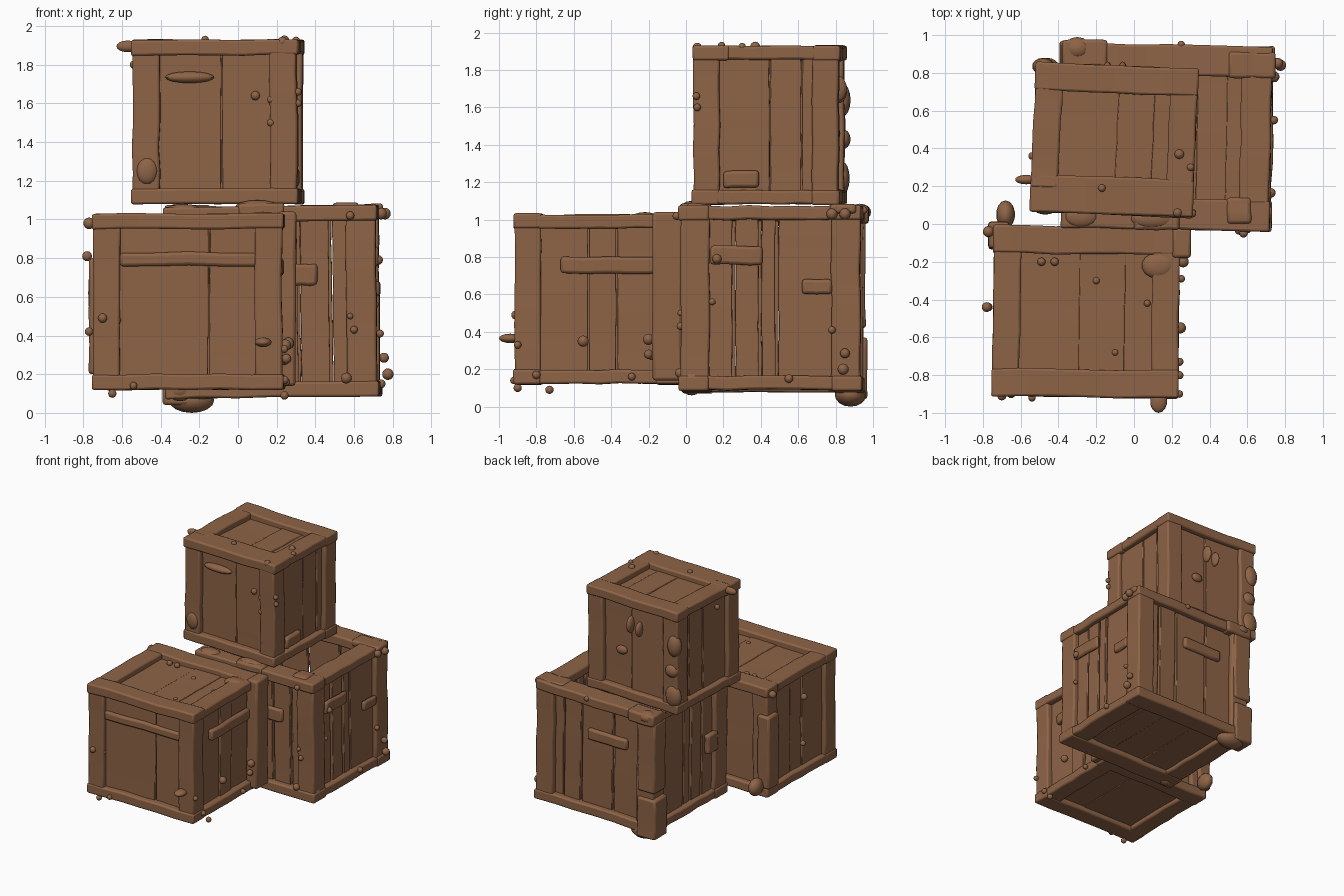
import bpy, bmesh, math, random
from mathutils import Matrix, Vector, Euler

random.seed(7)
wood = bpy.data.materials.new("brown_wood")
wood.diffuse_color = (0.27, 0.127, 0.062, 1)


def finish(name, bm, bevel=0.0):
    me = bpy.data.meshes.new(name)
    bm.normal_update()
    bm.to_mesh(me)
    bm.free()
    me.materials.append(wood)
    ob = bpy.data.objects.new(name, me)
    bpy.context.collection.objects.link(ob)
    if bevel:
        m = ob.modifiers.new("worn_edges", 'BEVEL')
        m.width = bevel
        m.segments = 2
        m.limit_method = 'ANGLE'
        m.angle_limit = math.radians(50)
    bpy.context.view_layer.objects.active = ob
    ob.select_set(True)
    bpy.ops.object.shade_smooth_by_angle(angle=math.radians(50))
    ob.select_set(False)
    return ob


# One hand-cut board: rings along its longest axis, each slightly shifted
def board(name, lo, hi, mat=Matrix(), wob=0.004, bevel=0.012, segs=6):
    lo, hi = Vector(lo), Vector(hi)
    size, mid = hi - lo, (lo + hi) / 2
    a = max(range(3), key=lambda i: size[i])
    b, c = [i for i in range(3) if i != a]
    bm = bmesh.new()
    rings = []
    for s in range(segs + 1):
        t = s / segs
        ob_, oc = random.uniform(-wob, wob), random.uniform(-wob, wob)
        k = 1 + random.uniform(-1, 1) * wob * 4
        ring = []
        for sb, sc in ((-1, -1), (1, -1), (1, 1), (-1, 1)):
            p = Vector((0, 0, 0))
            p[a] = lo[a] + size[a] * t
            p[b] = mid[b] + sb * size[b] / 2 * k + ob_
            p[c] = mid[c] + sc * size[c] / 2 * k + oc
            ring.append(bm.verts.new(mat @ p))
        rings.append(ring)
    for r, q in zip(rings, rings[1:]):
        for i in range(4):
            j = (i + 1) % 4
            bm.faces.new((r[i], r[j], q[j], q[i]))
    bm.faces.new(rings[0][::-1])
    bm.faces.new(rings[-1])
    bmesh.ops.recalc_face_normals(bm, faces=bm.faces)
    return finish(name, bm, bevel)


# Group of rounded knots and splinters: x, y, z, then one or three radii
def knots(name, items):
    bm = bmesh.new()
    for it in items:
        r = it[3:] if len(it) == 6 else (it[3],) * 3
        m = Matrix.Translation(it[:3]) @ Matrix.Diagonal((*r, 1))
        bmesh.ops.create_uvsphere(bm, u_segments=14, v_segments=8, radius=1, matrix=m)
    finish(name, bm)


# Framed crate: corner posts, rails, side planks, floor and lid
def crate(name, pos, rot, W, D, H, splits, gap=0.006, lid=(), post=0.14, rail=0.08, front_rail=0.0):
    M = Matrix.Translation(pos) @ Euler(rot).to_matrix().to_4x4()
    x, y, o = W / 2, D / 2, 0.008
    for sx in (-1, 1):
        for sy in (-1, 1):
            xs, ys = sorted((sx * x, sx * (x - post))), sorted((sy * y, sy * (y - post)))
            board(f"{name}_post", (xs[0], ys[0], 0.03), (xs[1], ys[1], H - 0.03), M)
    for z0 in (0, H - rail):
        for s in (-1, 1):
            wide = post + (front_rail if s < 0 and z0 else 0)
            ys = sorted((s * (y + o), s * (y - wide)))
            board(f"{name}_long_rail", (-x - o, ys[0], z0), (x + o, ys[1], z0 + rail), M)
            xs = sorted((s * (x + o * 0.6), s * (x - post)))
            board(f"{name}_short_rail", (xs[0], -y + post - 0.02, z0 + 0.003),
                  (xs[1], y - post + 0.02, z0 + rail - 0.003), M)

    def strips(half, cuts):
        e = [-half + post - 0.02] + list(cuts) + [half - post + 0.02]
        return [(p + gap / 2, q - gap / 2) for p, q in zip(e, e[1:])]

    for s in (-1, 1):
        for p, q in strips(x, splits[0]):
            d = 0.053 + random.uniform(-0.006, 0.006)
            board(f"{name}_plank", (p, s * (y - d) - 0.015, 0.05), (q, s * (y - d) + 0.015, H - 0.05), M, 0.002, 0.004)
        for p, q in strips(y, splits[1]):
            d = 0.053 + random.uniform(-0.006, 0.006)
            board(f"{name}_plank", (s * (x - d) - 0.015, p, 0.05), (s * (x - d) + 0.015, q, H - 0.05), M, 0.002, 0.004)
    # overlapping floor and lid boards
    layers = [(0.035, splits[0])] + ([(H - 0.078, lid)] if lid else [])
    for z, cuts in layers:
        e = [-x + 0.08] + list(cuts) + [x - 0.08]
        for i, (p, q) in enumerate(zip(e, e[1:])):
            dz = 0.006 * (i % 2)
            board(f"{name}_flat_plank", (p - 0.006, -y + 0.08, z + dz), (q + 0.006, y - 0.08, z + 0.03 + dz), M, 0.002, 0.004)


crate("front_crate", (-0.255, -0.465, 0.12), (0, 0, -0.012), 0.975, 0.89, 0.91,
      ((0.11,), (-0.05, 0.1)), lid=(-0.03, 0.2))
crate("open_crate", (0.185, 0.46, 0.08), (0, -0.012, -0.018), 1.09, 0.96, 0.99,
      ((-0.15, 0.145, 0.31), (-0.195, -0.055, 0.035)), gap=0.018, post=0.155)
crate("top_crate", (-0.105, 0.445, 1.08), (0, 0, -0.043), 0.85, 0.775, 0.85,
      ((0.035,), (0.02, 0.19)), lid=(0.02, 0.2), front_rail=0.05)

# Battens and patch boards nailed over the planks
for n, lo, hi in (
    ("front_batten", (-0.61, -0.895, 0.76), (0.1, -0.85, 0.83)),
    ("side_batten", (0.19, -0.67, 0.71), (0.235, -0.16, 0.80)),
    ("rear_corner_post", (0.2, -0.18, 0.14), (0.30, -0.02, 1.04)),
    ("lumpy_left_post", (-0.77, -0.13, 0.2), (-0.66, 0.01, 0.8)),
    ("open_front_batten", (0.26, -0.01, 0.66), (0.41, 0.03, 0.77)),
    ("open_side_batten", (0.69, 0.13, 0.76), (0.725, 0.41, 0.86)),
    ("open_side_patch", (0.70, 0.62, 0.60), (0.735, 0.78, 0.68)),
    ("open_back_batten", (-0.1, 0.89, 0.70), (0.26, 0.935, 0.79)),
    ("open_left_patch", (-0.385, 0.12, 0.48), (-0.34, 0.25, 0.64)),
    ("rim_patch_front", (0.49, 0.0, 1.03), (0.62, 0.14, 1.085)),
    ("rim_patch_back", (0.50, 0.77, 1.03), (0.75, 0.91, 1.08)),
    ("rim_patch_left", (-0.38, 0.83, 0.98), (-0.14, 0.975, 1.075)),
    ("rim_bulge_front", (0.0, -0.03, 1.02), (0.24, 0.1, 1.085)),
    ("corner_foot", (-0.39, 0.80, 0.04), (-0.22, 0.97, 0.37)),
    ("corner_cap", (-0.38, 0.80, 0.42), (-0.22, 0.96, 1.0)),
    ("top_side_patch", (0.27, 0.2, 1.17), (0.315, 0.39, 1.26)),
):
    board(n, lo, hi, bevel=0.016, segs=4)

# Knots, nails and splinters
knots("front_crate_knots", [
    (-0.70, -0.91, 0.49, 0.024), (-0.62, -0.88, 0.48, 0.016), (0.13, -0.94, 0.365, 0.045, 0.06, 0.025),
    (-0.65, -0.90, 0.10, 0.022), (-0.54, -0.92, 0.14, 0.02), (0.245, -0.55, 0.35, 0.03),
    (0.24, -0.73, 0.09, 0.022), (0.24, -0.80, 0.17, 0.022), (0.25, -0.29, 0.16, 0.02),
    (0.24, -0.18, 0.27, 0.022), (0.26, -0.2, 0.36, 0.03), (0.25, -0.2, 0.28, 0.025),
    (0.24, -0.9, 0.33, 0.02), (-0.78, -0.44, 0.81, 0.026), (-0.77, -0.44, 0.42, 0.022),
    (-0.75, -0.06, 0.62, 0.025, 0.05, 0.16), (-0.74, -0.03, 0.34, 0.03, 0.04, 0.1),
    (-0.77, -0.04, 0.98, 0.03), (-0.68, 0.05, 0.22, 0.05, 0.075, 0.07),
    (-0.49, -0.2, 0.995, 0.022), (-0.42, -0.2, 0.995, 0.022), (-0.1, -0.68, 0.98, 0.018),
    (0.07, -0.42, 0.99, 0.018), (0.13, -0.22, 1.01, 0.09, 0.07, 0.03), (-0.2, -0.3, 0.98, 0.02)])
knots("open_crate_knots", [
    (0.775, 0.84, 0.20, 0.03), (0.755, 0.85, 0.285, 0.026), (0.58, -0.03, 0.50, 0.016),
    (0.60, -0.03, 0.43, 0.02), (0.725, 0.165, 0.79, 0.025), (0.74, 0.55, 0.15, 0.023),
    (0.735, 0.78, 0.41, 0.02), (0.71, 0.14, 0.56, 0.018), (0.76, 0.85, 1.03, 0.03),
    (0.74, 0.78, 1.03, 0.03), (0.56, -0.03, 0.18, 0.028), (0.58, -0.05, 1.02, 0.022),
    (-0.24, 0.88, 0.065, 0.12, 0.085, 0.065), (-0.3, 0.93, 1.04, 0.07, 0.06, 0.045),
    (0.25, 0.95, 1.05, 0.02), (0.1, 0.03, 1.06, 0.12, 0.06, 0.04), (-0.28, 0.04, 1.05, 0.09, 0.06, 0.03),
    (-0.3, 0.03, 0.12, 0.07, 0.06, 0.06), (0.67, 0.03, 0.15, 0.06, 0.06, 0.05)])
knots("top_crate_knots", [
    (-0.47, 0.075, 1.25, 0.055, 0.025, 0.068), (-0.25, 0.10, 1.735, 0.13, 0.04, 0.03),
    (-0.57, 0.235, 1.895, 0.06, 0.025, 0.03), (-0.54, 0.36, 1.8, 0.02), (0.09, 0.085, 1.64, 0.024),
    (0.31, 0.06, 1.6, 0.02), (0.31, 0.055, 1.66, 0.02), (0.17, 0.06, 1.62, 0.02), (0.17, 0.06, 1.5, 0.02),
    (0.24, 0.37, 1.925, 0.026), (-0.17, 0.19, 1.93, 0.02), (0.30, 0.3, 1.925, 0.02), (0.23, 0.06, 1.92, 0.025),
    (-0.48, 0.835, 1.64, 0.06, 0.045, 0.09), (-0.46, 0.835, 1.43, 0.06, 0.045, 0.055),
    (-0.47, 0.835, 1.22, 0.07, 0.04, 0.09), (-0.06, 0.81, 1.7, 0.025, 0.05, 0.07),
    (-0.14, 0.81, 1.68, 0.025, 0.05, 0.06), (0.03, 0.80, 1.46, 0.05, 0.025, 0.035)])
